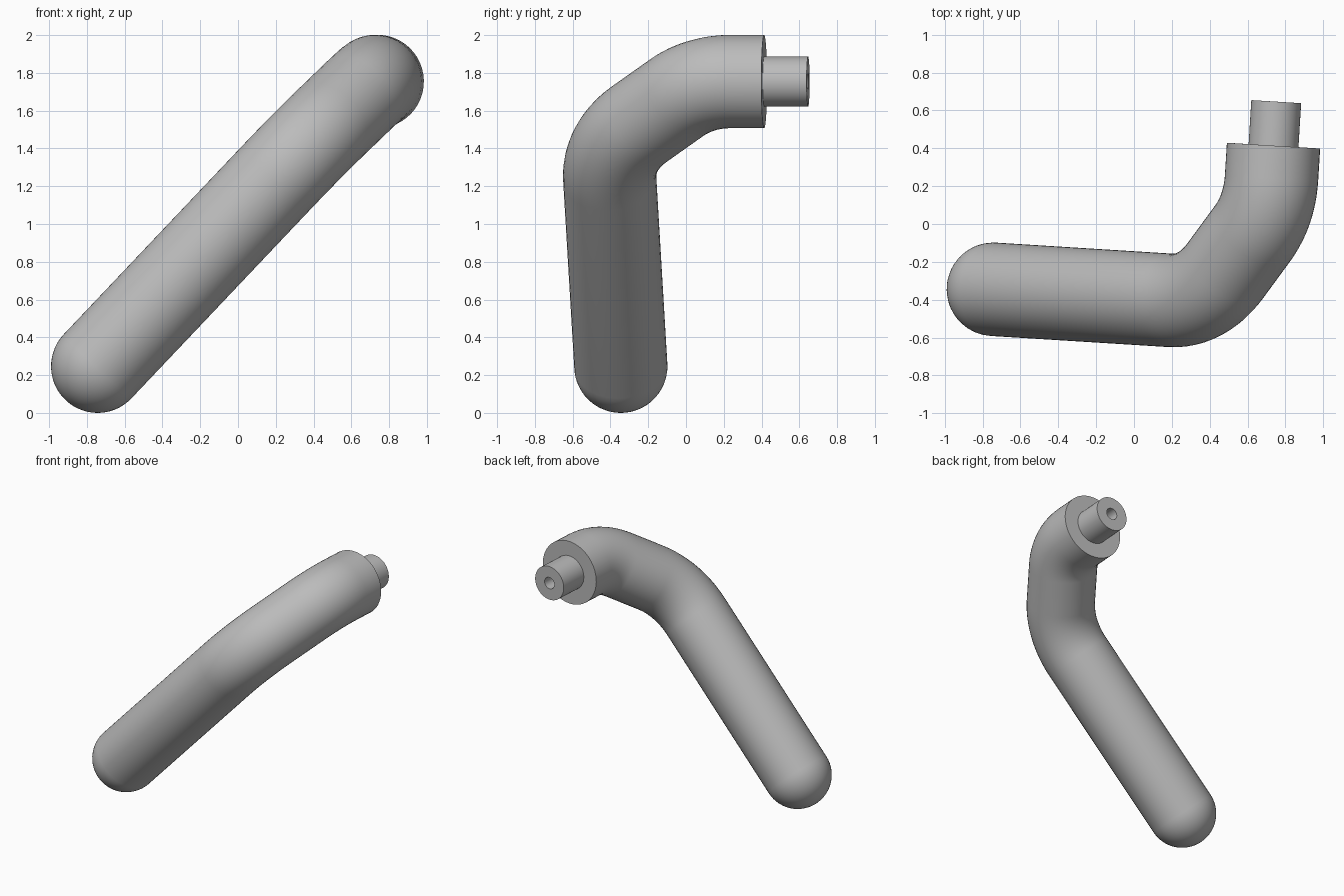
import bpy, bmesh
from math import sin, cos, tan, pi, radians
from mathutils import Vector

if "Cube" in bpy.data.objects:
    bpy.data.objects.remove(bpy.data.objects["Cube"], do_unlink=True)

metal = bpy.data.materials.new("grey metal")
metal.use_nodes = True
GREY = (0.5, 0.5, 0.5, 1)
metal.diffuse_color = GREY
metal.node_tree.nodes["Principled BSDF"].inputs["Base Color"].default_value = GREY

# The handle lies in one tilted plane: U runs along the grip, V along the peg
ORIGIN = Vector((-0.743, -0.345, 0.247))
U = Vector((0.687, -0.043, 0.725)).normalized()
V = Vector((0.061, 0.998, 0))
V = (V - U * V.dot(U)).normalized()
N = U.cross(V)
R = 0.247
SIDES = 48


def sweep(name, rings):
    """Skin a tube over rings given as (u, v, heading angle, radius)."""
    bm = bmesh.new()
    loops = []
    for u, v, a, r in rings:
        centre = ORIGIN + U * u + V * v
        side = V * cos(a) - U * sin(a)
        loops.append([bm.verts.new(centre + (side * cos(k) + N * sin(k)) * r)
                      for k in (2 * pi * i / SIDES for i in range(SIDES))])
    for a, b in zip(loops, loops[1:]):
        for i in range(SIDES):
            j = (i + 1) % SIDES
            bm.faces.new((a[i], a[j], b[j], b[i]))
    for end, loop in ((0, loops[0]), (-1, loops[-1])):
        if rings[end][3] > 0:
            bm.faces.new(loop)
    bmesh.ops.remove_doubles(bm, verts=bm.verts, dist=0.0002)
    bmesh.ops.recalc_face_normals(bm, faces=bm.faces)
    mesh = bpy.data.meshes.new(name)
    bm.to_mesh(mesh)
    bm.free()
    mesh.materials.append(metal)
    obj = bpy.data.objects.new(name, mesh)
    bpy.context.collection.objects.link(obj)
    bpy.ops.object.select_all(action="DESELECT")
    obj.select_set(True)
    bpy.context.view_layer.objects.active = obj
    bpy.ops.object.shade_smooth_by_angle(angle=radians(30))
    return obj


def bend(corner, a0, a1, radius, steps=12):
    """Rings of a rounded corner turning from heading a0 to a1."""
    t = radius * tan((a1 - a0) / 2)
    u = corner[0] - cos(a0) * t - sin(a0) * radius
    v = corner[1] - sin(a0) * t + cos(a0) * radius
    angles = [a0 + (a1 - a0) * i / steps for i in range(steps + 1)]
    return [(u + sin(a) * radius, v - cos(a) * radius, a, R) for a in angles]


# Grip with rounded tip, two bends and a flat shoulder
MID = radians(47)
END_U, SHOULDER, PEG_END = 2.078, 0.85, 1.083
corner_u = 1.605
corner_v = (END_U - corner_u) * tan(MID)
tip = [(-R * cos(a), 0, 0, R * sin(a)) for a in (pi / 2 * i / 14 for i in range(15))]
sweep("handle", tip
      + bend((corner_u, 0), 0, MID, 0.55)
      + bend((END_U, corner_v), MID, pi / 2, 0.43)
      + [(END_U, SHOULDER, pi / 2, R)])

# Mounting peg with a blind screw hole in its end
PEG_R, HOLE_R = 0.132, 0.045
sweep("mounting_peg", [(END_U, v, pi / 2, r) for v, r in (
    (SHOULDER - 0.02, PEG_R), (PEG_END, PEG_R),
    (PEG_END, HOLE_R), (PEG_END - 0.2, HOLE_R))])
